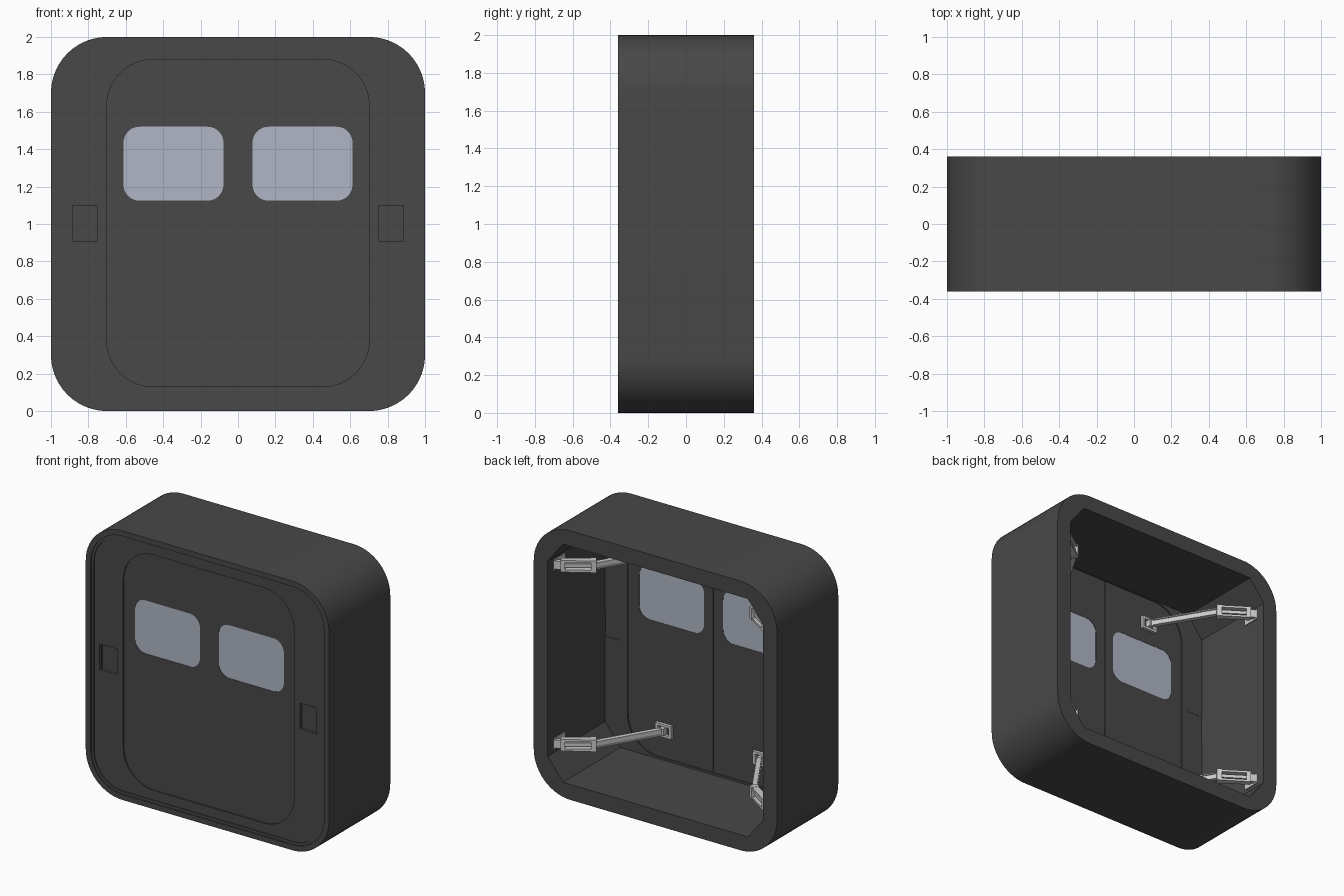
import bpy, math
from mathutils import Matrix, Vector

if "Cube" in bpy.data.objects:
    bpy.data.objects.remove(bpy.data.objects["Cube"])


def material(name, rgb):
    m = bpy.data.materials.new(name)
    m.diffuse_color = (*rgb, 1)
    m.use_nodes = True
    m.node_tree.nodes["Principled BSDF"].inputs["Base Color"].default_value = m.diffuse_color
    return m


DARK = material("dark_shell", (0.065, 0.065, 0.065))
GLASS = material("window_glass", (0.44, 0.47, 0.56))
STEEL = material("light_metal", (0.55, 0.55, 0.55))


def rounded(x0, x1, z0, z1, r, steps=14, left=True, right=True):
    """Rounded rectangle outline; either side may have square corners."""
    pts = []
    for cx, cz, a, on in ((x1, z1, 0, right), (x0, z1, 90, left),
                          (x0, z0, 180, left), (x1, z0, 270, right)):
        if not on or r == 0:
            pts.append((cx, cz))
            continue
        sx = -1 if cx == x1 else 1
        sz = -1 if cz == z1 else 1
        for i in range(steps + 1):
            t = math.radians(a + 90 * i / steps)
            pts.append((cx + sx * r + r * math.cos(t), cz + sz * r + r * math.sin(t)))
    return pts


def square_ring(h, r):
    return rounded(-h, h, 1 - h, 1 + h, r)


def slab(name, loops, y0, y1, mat):
    """Extrude an outline with holes from y0 to y1."""
    cu = bpy.data.curves.new(name + "_profile", 'CURVE')
    cu.dimensions, cu.fill_mode = '2D', 'BOTH'
    cu.extrude = (y1 - y0) / 2
    for loop in loops:
        sp = cu.splines.new('POLY')
        sp.points.add(len(loop) - 1)
        for p, (x, z) in zip(sp.points, loop):
            p.co = (x, z, 0, 1)
        sp.use_cyclic_u = True
    tmp = bpy.data.objects.new(name + "_profile", cu)
    bpy.context.collection.objects.link(tmp)
    dg = bpy.context.evaluated_depsgraph_get()
    me = bpy.data.meshes.new_from_object(tmp.evaluated_get(dg))
    bpy.data.objects.remove(tmp)
    me.transform(Matrix.Translation((0, (y0 + y1) / 2, 0)) @ Matrix.Rotation(math.pi / 2, 4, 'X'))
    me.name = name
    me.materials.clear()
    me.materials.append(mat)
    me.shade_smooth()
    me.set_sharp_from_angle(angle=math.radians(30))
    ob = bpy.data.objects.new(name, me)
    bpy.context.collection.objects.link(ob)
    return ob


def bar(name, a, b, width, height, z):
    """Box running between two plan points (x, y), centred on z."""
    a, b = Vector(a), Vector(b)
    d, c = b - a, (a + b) / 2
    bpy.ops.mesh.primitive_cube_add(size=1)
    ob = bpy.context.object
    ob.name = name
    ob.data.transform(Matrix.Translation((c.x, c.y, z))
                      @ Matrix.Rotation(math.atan2(d.y, d.x), 4, 'Z')
                      @ Matrix.Diagonal((d.length, width, height, 1)))
    ob.data.materials.append(STEEL)
    return ob


# Deep outer shell with chamfered octagonal cavity
h, cx, cz = 0.885, 0.125, 0.16
octagon = [(h, 1 + h - cz), (h - cx, 1 + h), (cx - h, 1 + h), (-h, 1 + h - cz),
           (-h, 1 - h + cz), (cx - h, 1 - h), (h - cx, 1 - h), (h, 1 - h + cz)]
slab("outer_shell", [square_ring(1, 0.3), octagon], -0.34, 0.36, DARK)

# Stepped front rim
slab("front_rim", [square_ring(1, 0.3), square_ring(0.96, 0.26)], -0.36, -0.352, DARK)
slab("front_rim_step", [square_ring(1, 0.3), square_ring(0.94, 0.24)], -0.352, -0.34, DARK)

# Front wall with door opening and two side pockets
pockets = [rounded(s * 0.825 - 0.072, s * 0.825 + 0.072, 0.91, 1.1, 0) for s in (-1, 1)]
slab("front_wall", [square_ring(0.94, 0.24), rounded(-0.702, 0.702, 0.13, 1.88, 0.25)] + pockets,
     -0.345, -0.315, DARK)
for side, p in zip(("left", "right"), pockets):
    slab(side + "_pocket_back", [p], -0.325, -0.317, DARK)

# Double doors with windows
for side, s in (("left", -1), ("right", 1)):
    x0, x1 = sorted((s * 0.005, s * 0.702))
    w0, w1 = sorted((s * 0.078, s * 0.612))
    window = rounded(w0, w1, 1.125, 1.52, 0.085)
    door = rounded(x0, x1, 0.13, 1.88, 0.25, left=s < 0, right=s > 0)
    slab(side + "_door", [door, window], -0.336, -0.324, DARK)
    slab(side + "_window", [window], -0.334, -0.326, GLASS)
slab("door_seam", [rounded(-0.006, 0.006, 0.13, 1.88, 0)], -0.331, -0.329, DARK)

# Four folding door arms: wall foot, framed hinge, channel arm, door bracket
for side, s in (("left", -1), ("right", 1)):
    for level, z in (("lower", 0.34), ("upper", 1.67)):
        n = f"{side}_{level}_"

        def part(name, a, b, w, ht, dz=0):
            bar(n + name, (s * a[0], a[1]), (s * b[0], b[1]), w, ht, z + dz)

        part("wall_foot", (0.885, 0.29), (0.885, 0.16), 0.014, 0.08)
        part("foot_link", (0.885, 0.275), (0.82, 0.245), 0.03, 0.06)
        for dz in (-0.035, 0.035):
            part("hinge_plate", (0.84, 0.26), (0.66, 0.14), 0.045, 0.016, dz)
        part("hinge_back", (0.845, 0.263), (0.82, 0.247), 0.045, 0.086)
        part("hinge_front", (0.675, 0.15), (0.645, 0.13), 0.055, 0.09)
        part("hinge_link", (0.83, 0.253), (0.66, 0.14), 0.02, 0.025)
        part("arm", (0.655, 0.135), (0.40, -0.29), 0.018, 0.048)
        for dz in (-0.02, 0.02):
            part("arm_flange", (0.65, 0.127), (0.41, -0.273), 0.034, 0.009, dz)
        part("door_pivot", (0.40, -0.325), (0.40, -0.28), 0.035, 0.05)
        frame = slab(n + "door_bracket",
                     [rounded(s * 0.4 - 0.065, s * 0.4 + 0.065, z - 0.048, z + 0.048, 0),
                      rounded(s * 0.4 - 0.045, s * 0.4 + 0.045, z - 0.03, z + 0.03, 0)],
                     -0.325, -0.302, STEEL)
